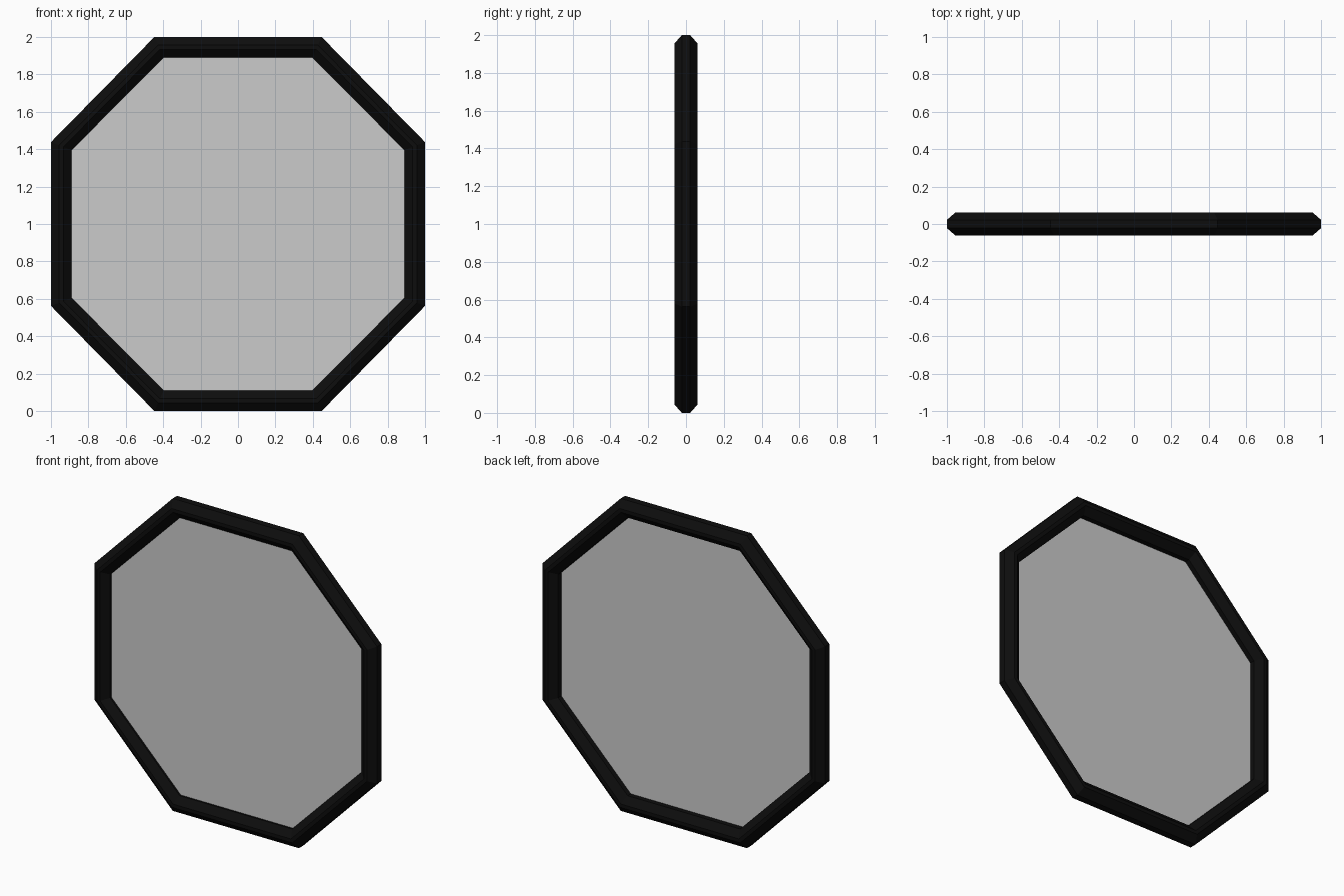
import bpy, bmesh

if "Cube" in bpy.data.objects:
    bpy.data.objects.remove(bpy.data.objects["Cube"])


def octagon(a, b, r):
    """Corners in the XZ plane: a = half flat top, b = half flat side, r = reach."""
    quarter = [(r, b), (a, r)]
    pts = quarter + [(-x, z) for x, z in reversed(quarter)]
    return pts + [(-x, -z) for x, z in pts]


def make_object(name, bm):
    bmesh.ops.recalc_face_normals(bm, faces=bm.faces)
    mesh = bpy.data.meshes.new(name)
    bm.to_mesh(mesh)
    bm.free()
    obj = bpy.data.objects.new(name, mesh)
    bpy.context.collection.objects.link(obj)
    return obj


CENTRE_Z = 1.0
outer = octagon(0.447, 0.438, 1.0)
inner = octagon(0.398, 0.395, 0.89)

# Frame: chamfered bar section (0 = inner edge, 1 = outer edge; y depth) around the octagon
section = [(1, -0.022), (1, 0.022), (0.6, 0.061), (0.4, 0.061),
           (0, 0.022), (0, -0.022), (0.4, -0.061), (0.6, -0.061)]
bm = bmesh.new()
rings = []
for (ox, oz), (ix, iz) in zip(outer, inner):
    rings.append([bm.verts.new((ix + (ox - ix) * t, y, CENTRE_Z + iz + (oz - iz) * t))
                  for t, y in section])
n = len(section)
for k, ring in enumerate(rings):
    nxt = rings[(k + 1) % len(rings)]
    for j in range(n):
        bm.faces.new((ring[j], ring[(j + 1) % n], nxt[(j + 1) % n], nxt[j]))
frame = make_object("frame", bm)
black = bpy.data.materials.new("black")
black.diffuse_color = (0.004, 0.004, 0.004, 1)
black.use_nodes = True
black.node_tree.nodes["Principled BSDF"].inputs["Base Color"].default_value = black.diffuse_color
frame.data.materials.append(black)

# Pane: single flat sheet inside the frame
bm = bmesh.new()
bm.faces.new([bm.verts.new((x, -0.01, CENTRE_Z + z)) for x, z in inner])
make_object("pane", bm)
